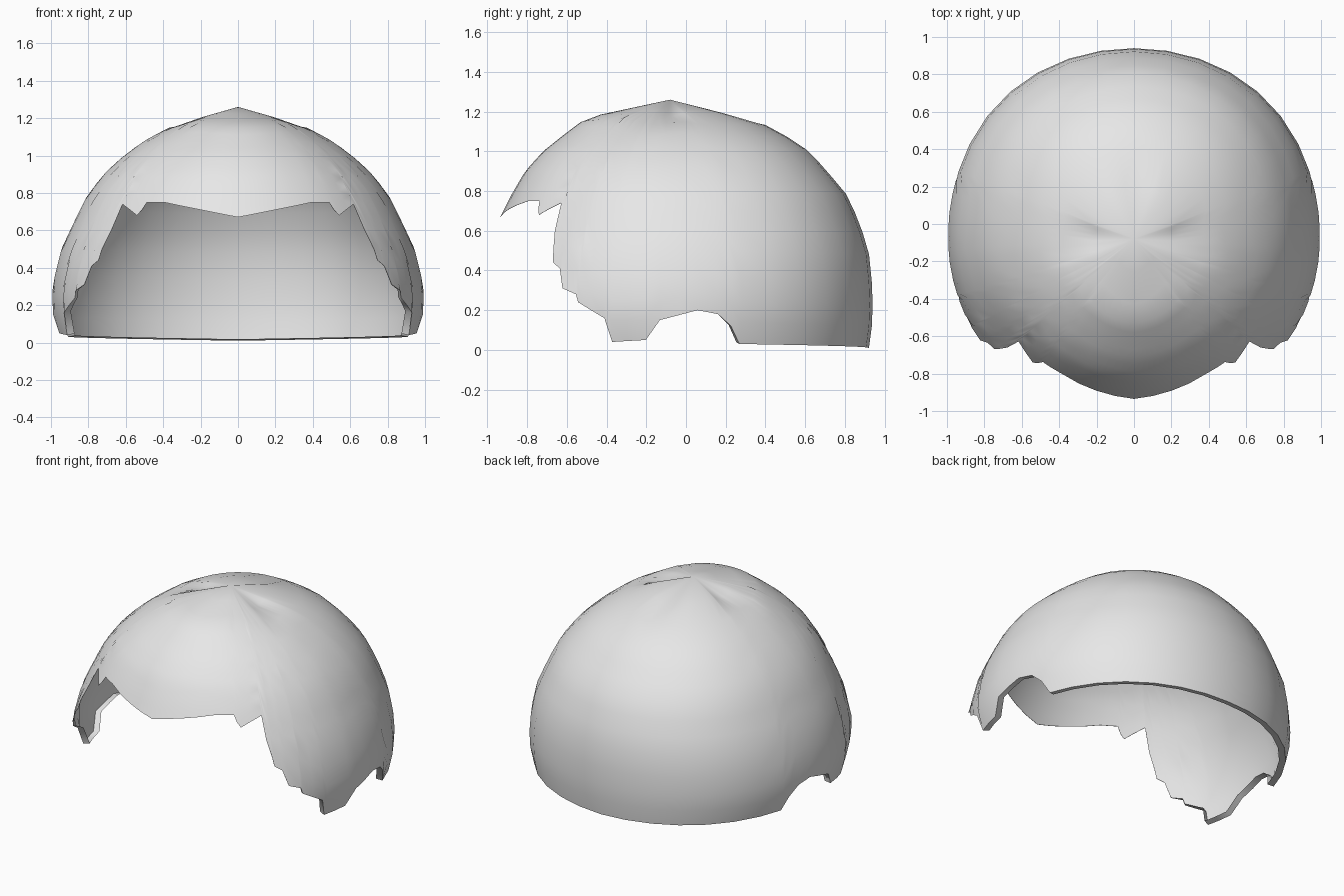
import bpy, bmesh
from math import sin, cos, radians

cube = bpy.data.objects.get("Cube")
if cube:
    bpy.data.objects.remove(cube, do_unlink=True)

CROWN_Y = -0.08
ROWS = 14

# Dome profiles: radius at each height for the front, side and back
LEVELS = [1.26, 1.17, 1.08, 1.0, 0.9, 0.78, 0.65, 0.5, 0.3, 0.15, 0]
FRONT = [0, 0.42, 0.54, 0.64, 0.73, 0.80, 0.865, 0.92, 0.97, 0.96, 0.94]
SIDE = [0, 0.33, 0.50, 0.61, 0.72, 0.81, 0.875, 0.945, 0.995, 0.99, 0.95]
BACK = [0, 0.41, 0.58, 0.70, 0.79, 0.89, 0.95, 1.0, 1.02, 1.02, 1.0]

# Hairline: (degrees round from the front, height)
RIM = [(0, 0.67), (14, 0.71), (29, 0.75), (36.5, 0.75), (37.7, 0.71),
       (39.3, 0.68), (43.5, 0.71), (48.4, 0.74), (49.4, 0.6), (51, 0.5),
       (51.7, 0.44), (54.6, 0.41), (56.6, 0.31), (61.3, 0.28), (62, 0.24),
       (70.4, 0.16), (72.3, 0.04), (82.7, 0.05), (87, 0.15), (98, 0.2),
       (104, 0.18), (108, 0.12), (111, 0.03), (180, 0.01)]


def sample(values, u):
    i = min(int(u), len(values) - 2)
    return values[i] + (values[i + 1] - values[i]) * (u - i)


def rim_height(deg):
    for (a, za), (b, zb) in zip(RIM, RIM[1:]):
        if deg <= b:
            return za + (zb - za) * (deg - a) / (b - a)
    return RIM[-1][1]


def level_index(z):
    for i in range(len(LEVELS) - 1):
        if z >= LEVELS[i + 1]:
            return i + (LEVELS[i] - z) / (LEVELS[i] - LEVELS[i + 1])
    return len(LEVELS) - 1


def dome_radius(deg, u):
    a = radians(deg)
    end = sample(FRONT if deg < 90 else BACK, u)
    r = sample(SIDE, u) * sin(a) ** 2 + end * cos(a) ** 2
    if deg > 90:
        r += 0.02 * sin(2 * a) ** 2 * min(1, u / 3)
    return r


def place(deg, r, z):
    a = radians(deg)
    return (r * sin(a), CROWN_Y - r * cos(a), z)


# Half of the shell, one column of points per direction
angles = sorted({a for a, z in RIM} | {7, 21, 33, 66, 77, 93}
                | set(range(120, 180, 10)))
bm = bmesh.new()
columns = []
for deg in angles:
    low = rim_height(deg)
    u_rim = level_index(low)
    column = []
    for k in range(ROWS + 1):
        u = u_rim * k / ROWS
        z = sample(LEVELS, u)
        # Shallow creases fanning from the crown
        if deg > 60:
            crease = max(0, cos(4 * radians(deg)))
            z -= 0.03 * crease * max(0, 1 - abs(u - 0.6) / 0.6)
        column.append(bm.verts.new(place(deg, dome_radius(deg, u), z)))
    # Turned-in hem behind the temples
    hem = 0.04 * max(0, min(1, (deg - 56) / 16))
    r = dome_radius(deg, u_rim) - hem - 0.002
    column.append(bm.verts.new(place(deg, r, low + hem * 0.2)))
    columns.append(column)

for left, right in zip(columns, columns[1:]):
    for k in range(ROWS + 1):
        bm.faces.new((left[k], left[k + 1], right[k + 1], right[k]))
bmesh.ops.remove_doubles(bm, verts=bm.verts, dist=0.0005)
for v in bm.verts:
    if abs(v.co.x) < 0.0005:
        v.co.x = 0

mesh = bpy.data.meshes.new("hair_cap")
bm.to_mesh(mesh)
bm.free()
hair = bpy.data.objects.new("hair_cap", mesh)
bpy.context.collection.objects.link(hair)

# Single light grey colour
grey = bpy.data.materials.new("light_grey")
grey.use_nodes = True
colour = (0.8, 0.8, 0.8, 1)
grey.diffuse_color = colour
grey.node_tree.nodes["Principled BSDF"].inputs["Base Color"].default_value = colour
mesh.materials.append(grey)

# Smooth shading, then mirror to the other side
bpy.ops.object.select_all(action='DESELECT')
hair.select_set(True)
bpy.context.view_layer.objects.active = hair
bpy.ops.object.shade_smooth_by_angle(angle=radians(60))
mirror = hair.modifiers.new("mirror", 'MIRROR')
mirror.use_axis[0] = True
mirror.use_clip = True
mirror.merge_threshold = 0.001
